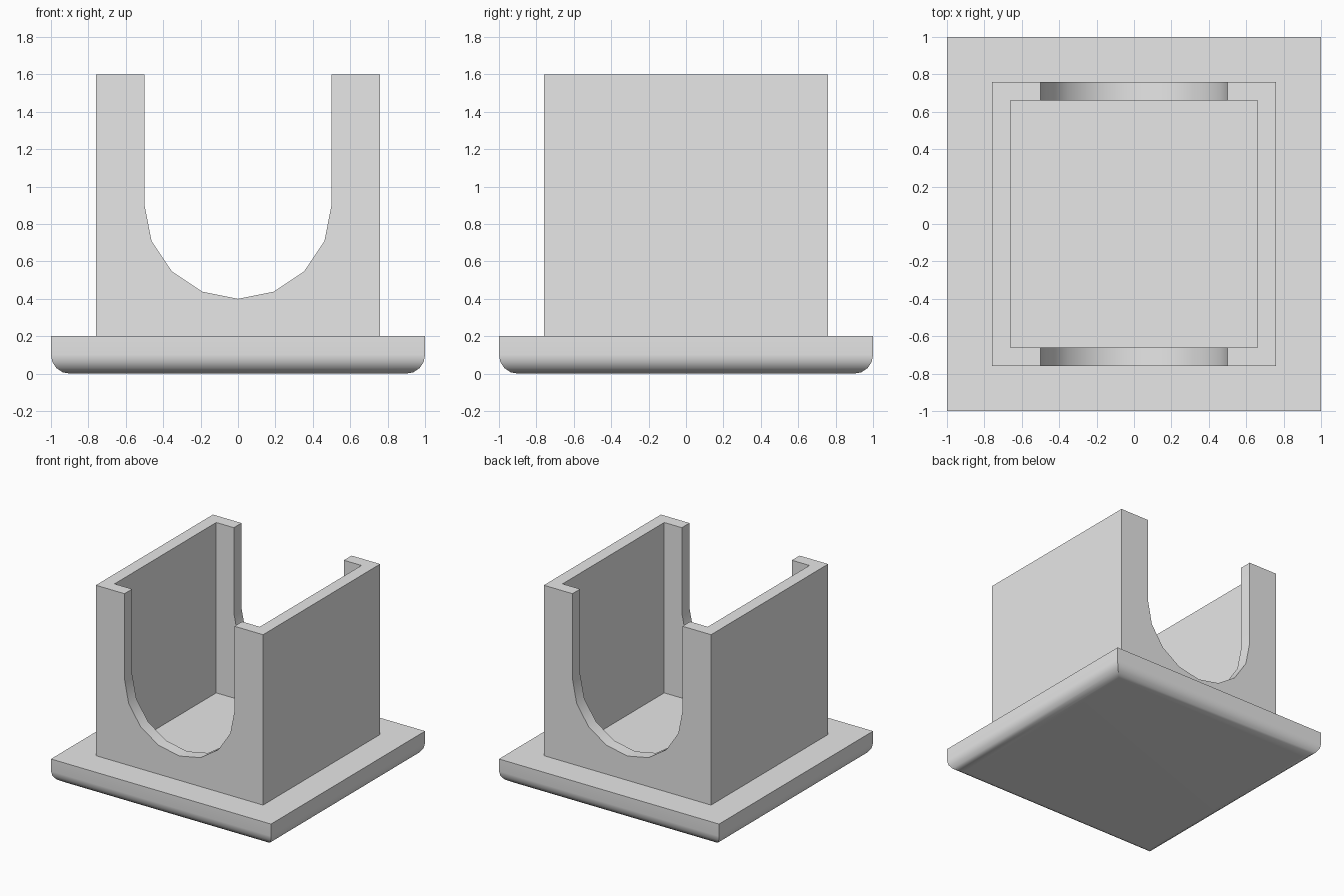
import bpy, bmesh, math

if "Cube" in bpy.data.objects:
    bpy.data.objects.remove(bpy.data.objects["Cube"], do_unlink=True)

grey = bpy.data.materials.new("light grey")
grey.use_nodes = True
grey.diffuse_color = (0.8, 0.8, 0.8, 1)
grey.node_tree.nodes["Principled BSDF"].inputs["Base Color"].default_value = (0.8, 0.8, 0.8, 1)


def finish(bm, name):
    bmesh.ops.recalc_face_normals(bm, faces=bm.faces)
    mesh = bpy.data.meshes.new(name)
    bm.to_mesh(mesh)
    bm.free()
    mesh.materials.append(grey)
    obj = bpy.data.objects.new(name, mesh)
    bpy.context.collection.objects.link(obj)
    return obj


def box_mesh(half, z0, z1):
    bm = bmesh.new()
    bmesh.ops.create_cube(bm, size=1)
    for v in bm.verts:
        v.co = (v.co.x * 2 * half, v.co.y * 2 * half, z0 if v.co.z < 0 else z1)
    return bm


def activate(obj):
    bpy.ops.object.select_all(action='DESELECT')
    obj.select_set(True)
    bpy.context.view_layer.objects.active = obj


def cut(obj, cutter):
    mod = obj.modifiers.new("cut", 'BOOLEAN')
    mod.operation = 'DIFFERENCE'
    mod.solver = 'EXACT'
    mod.object = cutter
    activate(obj)
    bpy.ops.object.modifier_apply(modifier=mod.name)
    bpy.data.objects.remove(cutter, do_unlink=True)


# Base plate with rounded lower edges
bm = box_mesh(1.0, 0.0, 0.2)
lower = [e for e in bm.edges if all(v.co.z < 0.01 for v in e.verts)]
bmesh.ops.bevel(bm, geom=lower, offset=0.1, offset_type='OFFSET', segments=4,
                profile=0.5, affect='EDGES')
base = finish(bm, "base_plate")
activate(base)
bpy.ops.object.shade_smooth_by_angle(angle=math.radians(30))
weighted = base.modifiers.new("flat sides", 'WEIGHTED_NORMAL')
weighted.keep_sharp = True

# Square housing, hollowed from top to base
housing = finish(box_mesh(0.76, 0.2, 1.6), "housing_walls")
cut(housing, finish(box_mesh(0.66, 0.0, 1.8), "hollow_cutter"))

# U-shaped notch through the front and back walls
radius, centre_z, steps = 0.5, 0.9, 8
outline = [(-radius, 1.8)]
for i in range(steps + 1):
    a = math.pi + math.pi * i / steps
    outline.append((radius * math.cos(a), centre_z + radius * math.sin(a)))
outline.append((radius, 1.8))
bm = bmesh.new()
face = bm.faces.new([bm.verts.new((x, -1, z)) for x, z in outline])
swept = bmesh.ops.extrude_face_region(bm, geom=[face])
bmesh.ops.translate(bm, vec=(0, 2, 0),
                    verts=[g for g in swept["geom"] if isinstance(g, bmesh.types.BMVert)])
cut(housing, finish(bm, "notch_cutter"))
activate(housing)
bpy.ops.object.shade_smooth_by_angle(angle=math.radians(30))
